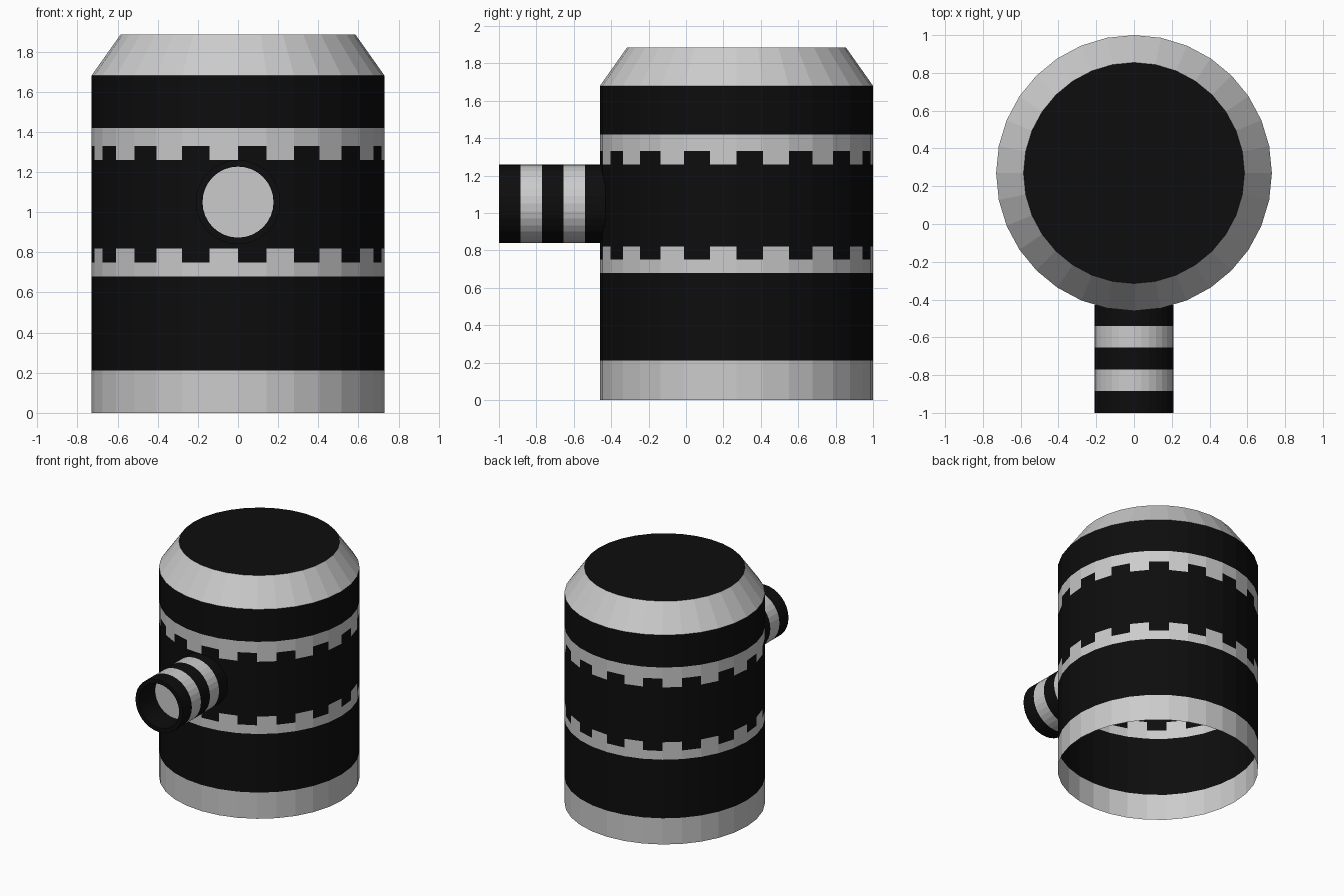
import bpy, bmesh
from math import cos, sin, pi
from mathutils import Matrix, Vector

if "Cube" in bpy.data.objects:
    bpy.data.objects.remove(bpy.data.objects["Cube"])

SIDES = 32
R, CY = 0.73, 0.27            # drum radius and centre in y
TUBE_R, BORE_R, TUBE_Z = 0.21, 0.177, 1.05

black = bpy.data.materials.new("black")
black.diffuse_color = (0.004, 0.004, 0.004, 1)
black.use_nodes = True
black.node_tree.nodes["Principled BSDF"].inputs["Base Color"].default_value = black.diffuse_color

DRUM = Matrix.Translation((0, CY, 0))
# Tube axis runs from the front tip (y = -1) back toward the drum
TUBE = Matrix.Translation((0, -1, TUBE_Z)) @ Matrix.Rotation(-pi / 2, 4, 'X')


def lathe(name, strips, frame, mat=None):
    """Strips are (r0, h0, r1, h1, step, first): step 2 keeps every other column."""
    bm = bmesh.new()

    def point(r, h, k):
        a = -pi / 2 + 2 * pi * k / SIDES
        return bm.verts.new(frame @ Vector((r * cos(a), r * sin(a), h)))

    for r0, h0, r1, h1, step, first in strips:
        for k in range(first, SIDES, step):
            corners = [(r0, h0, k), (r0, h0, k + 1), (r1, h1, k + 1), (r1, h1, k)]
            bm.faces.new([point(*c) for c in corners])
    bmesh.ops.remove_doubles(bm, verts=bm.verts, dist=1e-5)
    finish(name, bm, mat)


def disc(name, r, h, frame, mat=None, flip=False):
    bm = bmesh.new()
    bmesh.ops.create_circle(bm, cap_ends=True, segments=SIDES, radius=r,
                            matrix=frame @ Matrix.Translation((0, 0, h)))
    if flip:
        bmesh.ops.reverse_faces(bm, faces=bm.faces)
    finish(name, bm, mat)


def finish(name, bm, mat):
    me = bpy.data.meshes.new(name)
    bm.to_mesh(me)
    bm.free()
    if mat:
        me.materials.append(mat)
    bpy.context.collection.objects.link(bpy.data.objects.new(name, me))


def wall(z0, z1, step=1, first=0):
    return (R, z0, R, z1, step, first)


# Drum: open-bottomed shell in bands, the collars toothed toward the waist
lathe("base_band", [wall(0, 0.21)], DRUM)
lathe("lower_band", [wall(0.21, 0.68)], DRUM, black)
lathe("lower_collar", [wall(0.68, 0.75), wall(0.75, 0.82, 2, 1)], DRUM)
lathe("waist", [wall(0.75, 0.82, 2, 0), wall(0.82, 1.26), wall(1.26, 1.33, 2, 0)],
      DRUM, black)
lathe("upper_collar", [wall(1.26, 1.33, 2, 1), wall(1.33, 1.42)], DRUM)
lathe("upper_band", [wall(1.42, 1.68)], DRUM, black)
lathe("shoulder", [(R, 1.68, 0.585, 1.885, 1, 0)], DRUM)
disc("top_cap", 0.585, 1.885, DRUM, black)

# Front tube: alternating rings from the tip to the drum
edges = [0, 0.115, 0.23, 0.345, 0.46, 0.57]
for i, (a, b) in enumerate(zip(edges, edges[1:])):
    lathe(f"tube_ring_{i + 1}", [(TUBE_R, a, TUBE_R, b, 1, 0)], TUBE,
          None if i % 2 else black)

# Tube mouth: black lip and bore with a recessed grey plate
lathe("tube_mouth", [(BORE_R, 0, TUBE_R, 0, 1, 0), (BORE_R, 0.2, BORE_R, 0, 1, 0)],
      TUBE, black)
disc("tube_plate", BORE_R, 0.2, TUBE, flip=True)
